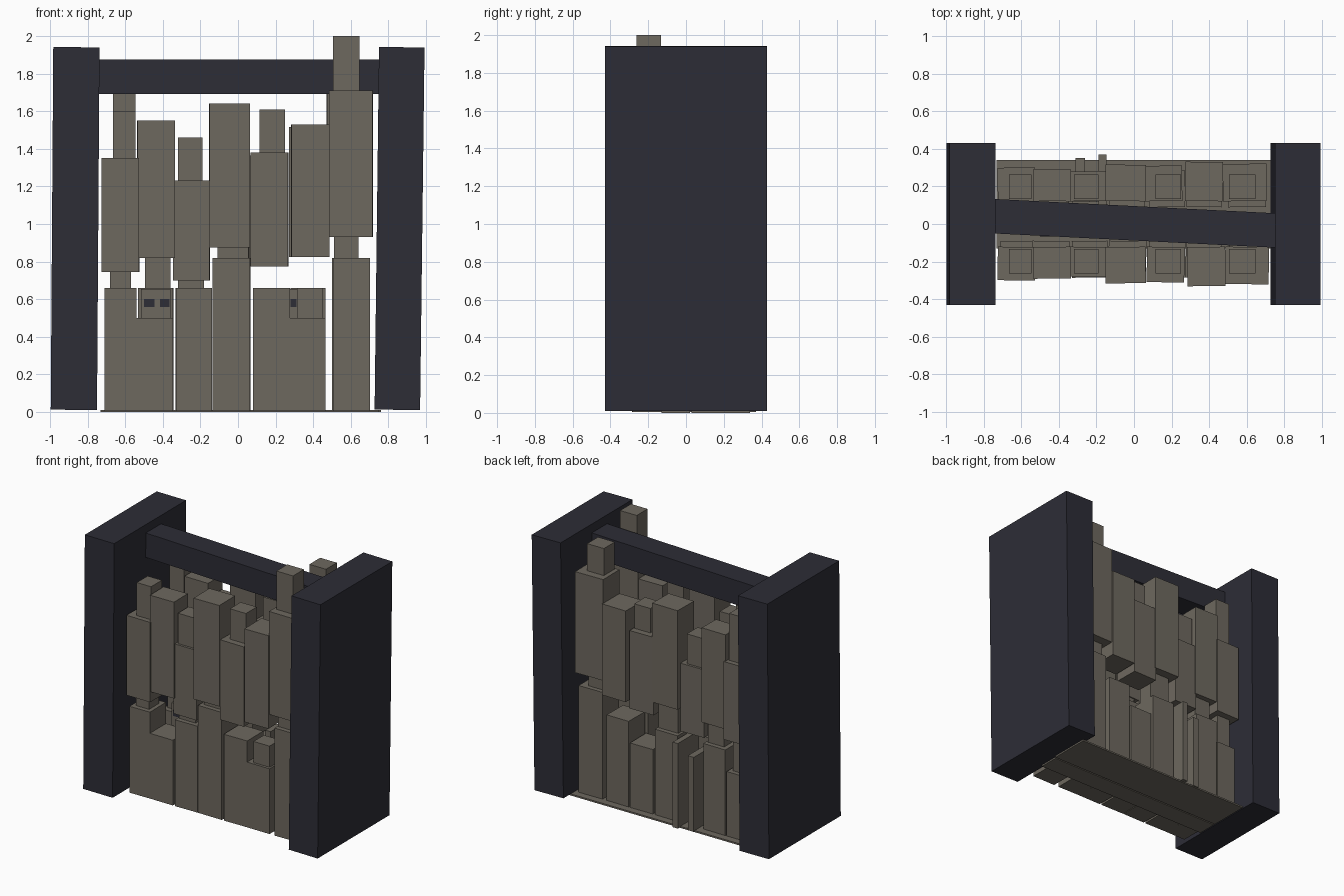
import bpy, math


def material(name, rgb):
    m = bpy.data.materials.new(name)
    m.diffuse_color = (*rgb, 1)
    return m


stone = material("warm grey stone", (0.155, 0.139, 0.114))
slate = material("dark slate", (0.026, 0.026, 0.037))


def box(name, x, y, z, mat=stone, turn=0, tilt=0):
    """Box from (min, max) ranges; turn about z and tilt about y in degrees."""
    bpy.ops.mesh.primitive_cube_add(
        size=1, location=[(r[0] + r[1]) / 2 for r in (x, y, z)],
        rotation=(0, math.radians(tilt), math.radians(turn)))
    o = bpy.context.object
    o.name = name
    o.scale = [r[1] - r[0] for r in (x, y, z)]
    o.data.materials.append(mat)
    return o


# Leaning end slabs and the skewed crossbeam
box("left_slab", (-0.989, -0.743), (-0.43, 0.43), (0.012, 1.94), slate, tilt=0.4)
box("right_slab", (0.738, 0.98), (-0.43, 0.43), (0.012, 1.94), slate, tilt=0.7)
box("crossbeam", (-0.76, 0.77), (-0.088, 0.095), (1.69, 1.875), slate, turn=-2.9)

# Floor strips
box("front_floor", (-0.73, 0.75), (-0.13, 0.02), (0, 0.012))
box("back_floor", (-0.73, 0.76), (0.03, 0.34), (0, 0.012))

# Columns: x min, x max, top of lower block
front_low = [(-0.71, -0.54, 0.66), (-0.54, -0.345, 0.50), (-0.33, -0.14, 0.66),
             (-0.135, 0.065, 0.82), (0.08, 0.275, 0.66), (0.275, 0.465, 0.50),
             (0.505, 0.70, 0.82)]
back_low = [(-0.70, -0.54, 0.50), (-0.53, -0.345, 0.66), None,
            (-0.13, 0.06, 0.66), (0.08, 0.27, 0.50), (0.28, 0.465, 0.66),
            (0.50, 0.70, 0.82)]
for row, side, cols in (("front", -1, front_low), ("back", 1, back_low)):
    for i, c in enumerate(cols):
        if c:
            y = sorted((side * 0.09, side * 0.285))
            box(f"{row}_lower_block_{i}", c[:2], y, (0.006, c[2]), turn=(-1) ** i * 0.6)

# Upper blocks: x min, x max, bottom, top, outer depth
upper = [(-0.725, -0.525, 0.745, 1.35, 0.30), (-0.535, -0.335, 0.82, 1.55, 0.29),
         (-0.345, -0.15, 0.70, 1.23, 0.28), (-0.152, 0.062, 0.875, 1.64, 0.315),
         (0.068, 0.268, 0.775, 1.38, 0.31), (0.284, 0.484, 0.825, 1.53, 0.33),
         (0.484, 0.717, 0.93, 1.71, 0.32)]
# Small caps: x min, x max, front top, back top, by column
caps = {0: (-0.665, -0.545, 1.60, 1.69), 2: (-0.32, -0.19, 1.46, 1.44),
        4: (0.115, 0.25, 1.61, 1.55), 6: (0.505, 0.645, 2.0, 1.90)}
for row, side in (("front", -1), ("back", 1)):
    for i, (x0, x1, z0, z1, d) in enumerate(upper):
        dx = -0.012 if side > 0 and i > 3 else 0
        dz = -0.015 if side > 0 else 0
        y = sorted((side * 0.122, side * d))
        turn = side * (-1) ** i * 0.8
        box(f"{row}_upper_block_{i}", (x0 + dx, x1 + dx), y, (z0, z1 + dz), turn=turn)
        if i in caps:
            a, b, front_top, back_top = caps[i]
            y = sorted((side * 0.132, side * 0.262))
            top = front_top if side < 0 else back_top
            box(f"{row}_cap_{i}", (a, b), y, (z1 - 0.03, top))

# Necks joining lower and upper blocks
for row, side in (("front", -1), ("back", 1)):
    y = sorted((side * 0.13, side * 0.25))
    for i, (a, b, z0, z1) in enumerate([
            (-0.68, -0.57, 0.48, 0.76), (-0.32, -0.18, 0.60, 0.72),
            (-0.11, 0.055, 0.62, 0.89), (0.51, 0.64, 0.80, 0.94)]):
        if not (side > 0 and i == 1):
            box(f"{row}_neck_{i}", (a, b), y, (z0, z1))
box("back_tall_neck", (-0.495, -0.36), (0.13, 0.25), (0.64, 0.83))
box("front_low_cap", (0.315, 0.45), (-0.265, -0.14), (0.48, 0.66))

# Open channel of thin plates at the back
box("channel_wall_inner", (-0.19, -0.147), (0.09, 0.37), (0.006, 0.65))
box("channel_wall_outer", (-0.31, -0.26), (0.14, 0.35), (0.006, 0.57))
box("channel_back", (-0.33, -0.15), (0.07, 0.12), (0.006, 0.62))
box("channel_post", (-0.24, -0.20), (0.12, 0.24), (0.2, 0.50))

# Recessed inner blocks with small dark openings
box("inner_block_left", (-0.515, -0.36), (-0.06, 0.07), (0.006, 0.655))
box("inner_block_right", (0.27, 0.315), (-0.06, 0.07), (0.006, 0.655))
for i, (a, b) in enumerate([(-0.50, -0.445), (-0.415, -0.365), (0.28, 0.31)]):
    box(f"dark_opening_{i}", (a, b), (-0.066, -0.058), (0.56, 0.60), slate)
